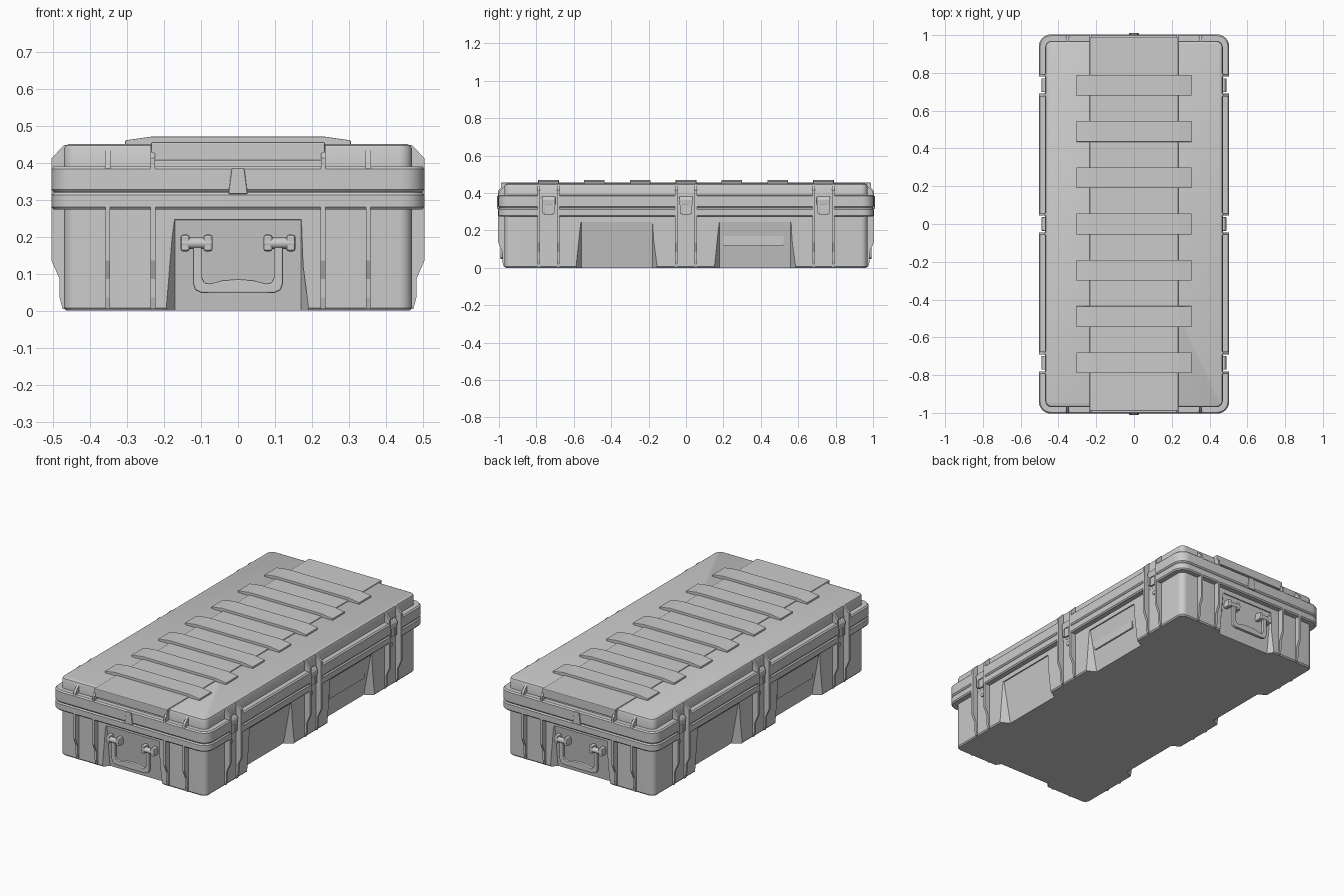
import bpy, bmesh, math
from mathutils import Matrix, Vector

if "Cube" in bpy.data.objects:
    bpy.data.objects.remove(bpy.data.objects["Cube"], do_unlink=True)

grey = bpy.data.materials.new("case grey")
grey.use_nodes = True
grey.diffuse_color = (0.6, 0.6, 0.6, 1)
grey.node_tree.nodes["Principled BSDF"].inputs["Base Color"].default_value = (0.6, 0.6, 0.6, 1)

HX, HY = 0.47, 0.97
# Local frame of each wall: u points outwards, v runs along the wall
SIDES = {"left": (0, HX), "right": (math.pi, HX)}
ENDS = {"front": (-math.pi / 2, HY), "back": (math.pi / 2, HY)}


def wall(angle, reach):
    return Matrix.Rotation(angle, 4, "Z") @ Matrix.Translation((reach, 0, 0))


def finish(bm, name, bevel=0, smooth=False):
    bmesh.ops.recalc_face_normals(bm, faces=bm.faces)
    mesh = bpy.data.meshes.new(name)
    bm.to_mesh(mesh)
    bm.free()
    mesh.materials.append(grey)
    ob = bpy.data.objects.new(name, mesh)
    bpy.context.collection.objects.link(ob)
    if bevel:
        mod = ob.modifiers.new("soft edges", "BEVEL")
        mod.width, mod.segments, mod.limit_method = bevel, 2, "ANGLE"
    if smooth:
        bpy.ops.object.select_all(action="DESELECT")
        ob.select_set(True)
        bpy.context.view_layer.objects.active = ob
        bpy.ops.object.shade_smooth_by_angle(angle=math.radians(35))
    return ob


def loft(name, loops, matrix=Matrix(), bevel=0, smooth=False):
    """Skin matching loops of points and cap both ends."""
    bm = bmesh.new()
    rings = [[bm.verts.new(matrix @ Vector(p)) for p in loop] for loop in loops]
    for a, b in zip(rings, rings[1:]):
        for i in range(len(a)):
            j = (i + 1) % len(a)
            bm.faces.new((a[i], a[j], b[j], b[i]))
    bm.faces.new(rings[0])
    bm.faces.new(rings[-1])
    return finish(bm, name, bevel, smooth)


def rounded(hx, hy, r, z):
    pts = []
    for k, (sx, sy) in enumerate([(1, 1), (-1, 1), (-1, -1), (1, -1)]):
        for i in range(7):
            a = (k + i / 6) * math.pi / 2
            pts.append((sx * (hx - r) + r * math.cos(a), sy * (hy - r) + r * math.sin(a), z))
    return pts


def shell(name, layers, r):
    """Rounded box from (inset, height) layers."""
    return loft(name, [rounded(HX + d, HY + d, r + d, z) for d, z in layers], smooth=True)


def rib(name, profile, v, t, matrix, bevel=0):
    """Profile in (u, z), extruded along the wall."""
    return loft(name, [[(u, v + s * t / 2, z) for u, z in profile] for s in (-1, 1)], matrix, bevel)


def plate(name, outline, u0, u1, matrix, bevel=0):
    """Outline in (v, z), extruded outwards."""
    return loft(name, [[(u, v, z) for v, z in outline] for u in (u0, u1)], matrix, bevel)


def rect(v0, v1, z0, z1):
    return [(v0, z0), (v1, z0), (v1, z1), (v0, z1)]


def cut(target, cutter):
    cutter.hide_render = True
    cutter.hide_viewport = True
    cutter.display_type = "WIRE"
    mod = target.modifiers.new("cut", "BOOLEAN")
    mod.operation, mod.solver, mod.object = "DIFFERENCE", "EXACT", cutter


# Main shells
body = shell("lower_body", [(-.006, 0), (0, .007), (0, .29)], .035)
lip_low = shell("lower_rim", [(.028, .273), (.034, .28), (.034, .312), (.028, .319), (.028, .325)], .03)
lip_top = shell("upper_rim", [(.028, .32), (.034, .327), (.034, .383), (.027, .39)], .03)
shell("lid", [(0, .37), (0, .437), (-.004, .446), (-.013, .45)], .035)
loft("lid_centre_strip", [[(x, y, z) for x, z in rect(-.235, .235, .405, .455)]
                          for y in (-.99, .99)], bevel=.004)

# Raised slats across the lid
slat = [(-.305, .445), (.305, .445), (.305, .46), (.235, .47), (-.235, .47), (-.305, .46)]
for i in range(7):
    y = (i - 3) * .245
    loft(f"lid_slat_{i + 1}", [[(x, y + s * .055, z) for x, z in slat] for s in (-1, 1)], bevel=.002)

RIB = [(-.02, .004), (.004, .004), (.012, .035), (.012, .085), (.034, .135),
       (.034, .3), (-.02, .3)]
LID_RIB = [(-.02, .38), (.034, .38), (.034, .412), (0, .447), (-.02, .447)]
LATCH_RIB = RIB[:5] + [(.034, .412), (0, .447), (-.02, .447)]


def recess(name, v0, v1, depth, matrix):
    """Sloping pocket, deepest at the foot of the wall."""
    outer = [(.03, v0 - .05, -.05), (.03, v1 + .05, -.05), (.03, v1 + .01, .25), (.03, v0 - .01, .25)]
    inner = [(-depth, v0, -.05), (-depth, v1, -.05), (-.006, v1, .245), (-.006, v0, .245)]
    cutter = loft(name, [inner, outer], matrix)
    cut(body, cutter)


# Long walls: pockets, rib pairs and latches
for side, (angle, reach) in SIDES.items():
    m = wall(angle, reach)
    for n, s in enumerate((-1, 1)):
        recess(f"{side}_recess_cutter_{n + 1}", s * .37 - .19, s * .37 + .19, .06, m)
    plate(f"{side}_label_panel", rect(.2, .52, .12, .21), -.06, -.02, m)
    for n, v in enumerate((-.735, 0, .735)):
        tag = f"{side}_{n + 1}"
        gap = plate(f"notch_cutter_{tag}", rect(v - .052, v + .052, .2, .46), .001, .08, m)
        cut(lip_low, gap)
        cut(lip_top, gap)
        for s in (-1, 1):
            rib(f"latch_rib_{tag}_{'near' if s < 0 else 'far'}", LATCH_RIB, v + s * .052, .014, m)
        plate(f"latch_plate_{tag}", rect(v - .025, v + .025, .285, .36), -.005, .012, m, .003)
        rib(f"latch_hook_{tag}", [(-.005, .335), (.017, .335), (.02, .365), (.01, .382), (-.005, .382)],
            v, .072, m, .003)
        for s in (-1, 1):
            plate(f"latch_arm_{tag}_{'near' if s < 0 else 'far'}",
                  rect(v + s * .026 - .007, v + s * .026 + .007, .29, .345), -.005, .018, m, .002)
        dot = [(v + .012 * math.cos(a * math.pi / 6), .238 + .012 * math.sin(a * math.pi / 6))
               for a in range(12)]
        plate(f"latch_pin_{tag}", dot, -.005, .006, m)

# Carry handle outline, one half mirrored to the other
outer = [(.122, .19), (.122, .075), (.116, .056), (.1, .048), (.08, .047)]
inner = [(0, .085), (.04, .082), (.075, .073), (.09, .075), (.098, .09), (.098, .19)]
half = inner + outer
handle = half + [(-v, z) for v, z in reversed(half[1:])]

# End walls: pocket, ribs, tab and handle
for end, (angle, reach) in ENDS.items():
    m = wall(angle, reach)
    recess(f"{end}_recess_cutter", -.17, .17, .04, m)
    for n, v in enumerate((-.352, -.23, .23, .352)):
        rib(f"{end}_wall_rib_{n + 1}", RIB, v, .013, m)
        if abs(v) > .3:
            rib(f"{end}_lid_rib_{n + 1}", LID_RIB[:2] + [(.03, .405), (0, .437), (-.02, .437)], v, .014, m)
        else:
            rib(f"{end}_strip_bracket_{n + 1}", LID_RIB, v, .012, m)
    plate(f"{end}_lid_tab", [(-.026, .315), (.026, .315), (.024, .33), (.017, .385),
                             (-.017, .385), (-.024, .33)], .02, .04, m, .003)
    plate(f"{end}_handle", handle, .002, .022, m, .004)
    for s in (-1, 1):
        hand = "a" if s < 0 else "b"
        for k in (-1, 1):
            plate(f"{end}_handle_mount_{hand}_{'in' if k < 0 else 'out'}",
                  rect(s * .112 + k * .031 - .012, s * .112 + k * .031 + .012, .16, .205),
                  -.02, .026, m, .006)
        bm = bmesh.new()
        spin = Matrix.Translation((.012, s * .112, .182)) @ Matrix.Rotation(math.pi / 2, 4, "X")
        bmesh.ops.create_cone(bm, cap_ends=True, segments=16, radius1=.015, radius2=.015,
                              depth=.08, matrix=m @ spin)
        finish(bm, f"{end}_handle_pivot_{hand}", smooth=True)
